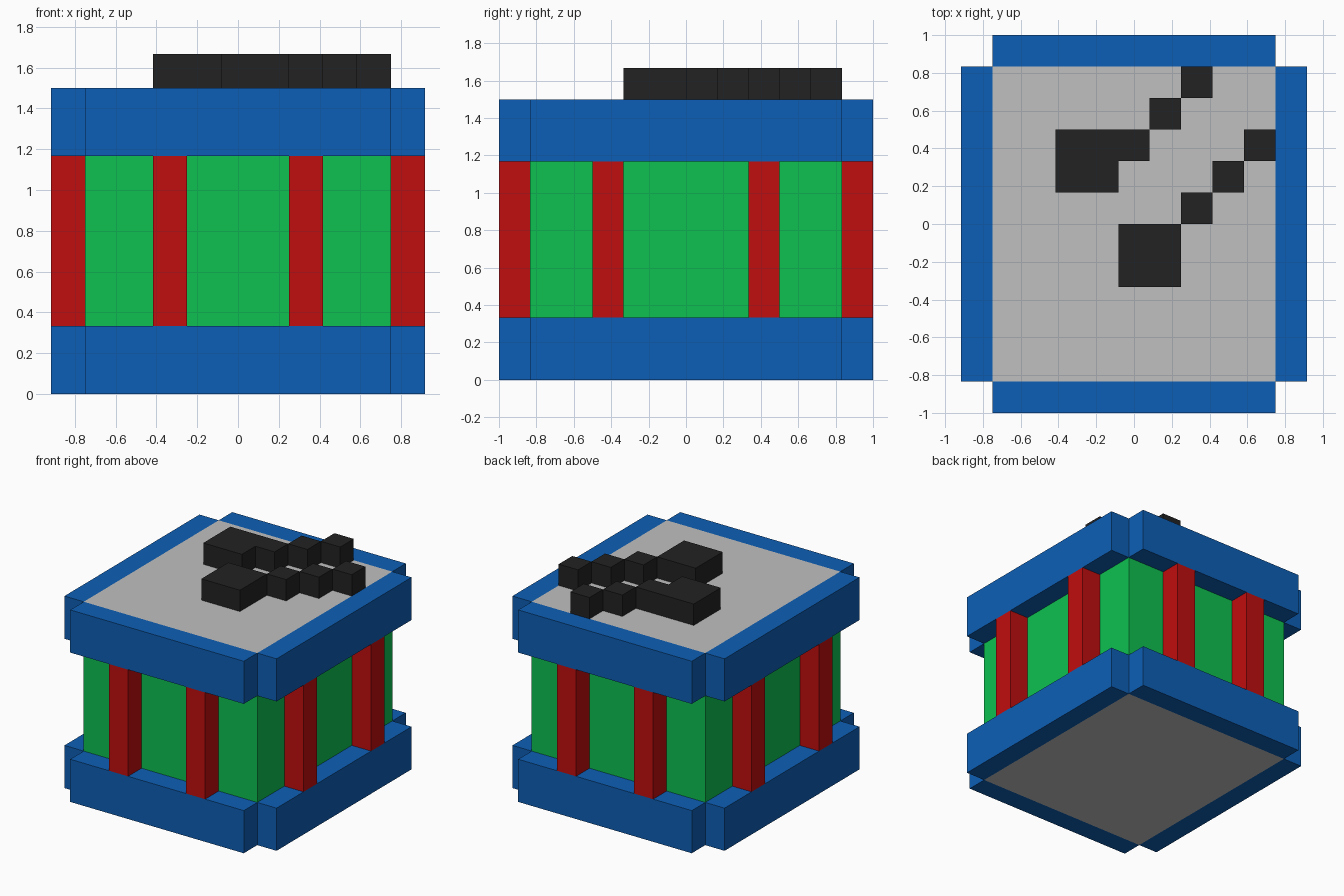
import bpy
import bmesh

cube = bpy.data.objects.get("Cube")
if cube:
    bpy.data.objects.remove(cube, do_unlink=True)

U = 1 / 12  # half a block; every edge lies on this grid


def material(name, srgb):
    lin = [((c / 255 + 0.055) / 1.055) ** 2.4 for c in srgb]
    mat = bpy.data.materials.new(name)
    mat.use_nodes = True
    mat.diffuse_color = (*lin, 1)
    bsdf = mat.node_tree.nodes["Principled BSDF"]
    bsdf.inputs["Base Color"].default_value = (*lin, 1)
    bsdf.inputs["Roughness"].default_value = 0.8
    return mat


blue = material("blue", (13, 95, 182))
green = material("green", (14, 193, 81))
red = material("red", (192, 14, 14))
grey = material("light grey", (192, 192, 192))
black = material("black", (34, 34, 34))


def boxes(name, mat, spans):
    """One object from boxes given as (x0, x1, y0, y1, z0, z1) in grid units."""
    bm = bmesh.new()
    for x0, x1, y0, y1, z0, z1 in spans:
        verts = bmesh.ops.create_cube(bm, size=1)["verts"]
        for v in verts:
            v.co.x = (x1 if v.co.x > 0 else x0) * U
            v.co.y = (y1 if v.co.y > 0 else y0) * U
            v.co.z = (z1 if v.co.z > 0 else z0) * U
    mesh = bpy.data.meshes.new(name)
    bm.to_mesh(mesh)
    bm.free()
    mesh.materials.append(mat)
    obj = bpy.data.objects.new(name, mesh)
    bpy.context.collection.objects.link(obj)
    return obj


# Body: green walls between two grey slabs
boxes("wall_core", green, [(-9, 9, -10, 10, 4, 14)])
boxes("base_slab", grey, [(-9, 9, -10, 10, 0, 4)])
boxes("top_slab", grey, [(-9, 9, -10, 10, 14, 18)])

# Blue rims around both slabs, open at the corners
for name, z0, z1 in (("base", 0, 4), ("top", 14, 18)):
    boxes(f"{name}_rim_front", blue, [(-9, 9, -12, -10, z0, z1)])
    boxes(f"{name}_rim_back", blue, [(-9, 9, 10, 12, z0, z1)])
    boxes(f"{name}_rim_right", blue, [(-11, -9, -10, 10, z0, z1)])
    boxes(f"{name}_rim_left", blue, [(9, 11, -10, 10, z0, z1)])

# Red pillars, two on each wall
for side, y in (("front", -12), ("back", 10)):
    for end, x in (("right", -5), ("left", 3)):
        boxes(f"{side}_pillar_{end}", red, [(x, x + 2, y, y + 2, 4, 14)])
for side, x in (("right", -11), ("left", 9)):
    for end, y in (("front", -6), ("back", 4)):
        boxes(f"{side}_pillar_{end}", red, [(x, x + 2, y, y + 2, 4, 14)])

# Black stepped shapes on top: a square head and a diagonal tail of blocks
for name, head, tail in (("back_stepped_shape", (-5, 2), (-1, 4)),
                         ("front_stepped_shape", (-1, -4), (3, 0))):
    hx, hy = head
    tx, ty = tail
    spans = [(hx, hx + 4, hy, hy + 4, 18, 20)]
    spans += [(tx + i, tx + i + 2, ty + i, ty + i + 2, 18, 20) for i in (0, 2, 4)]
    boxes(name, black, spans)
